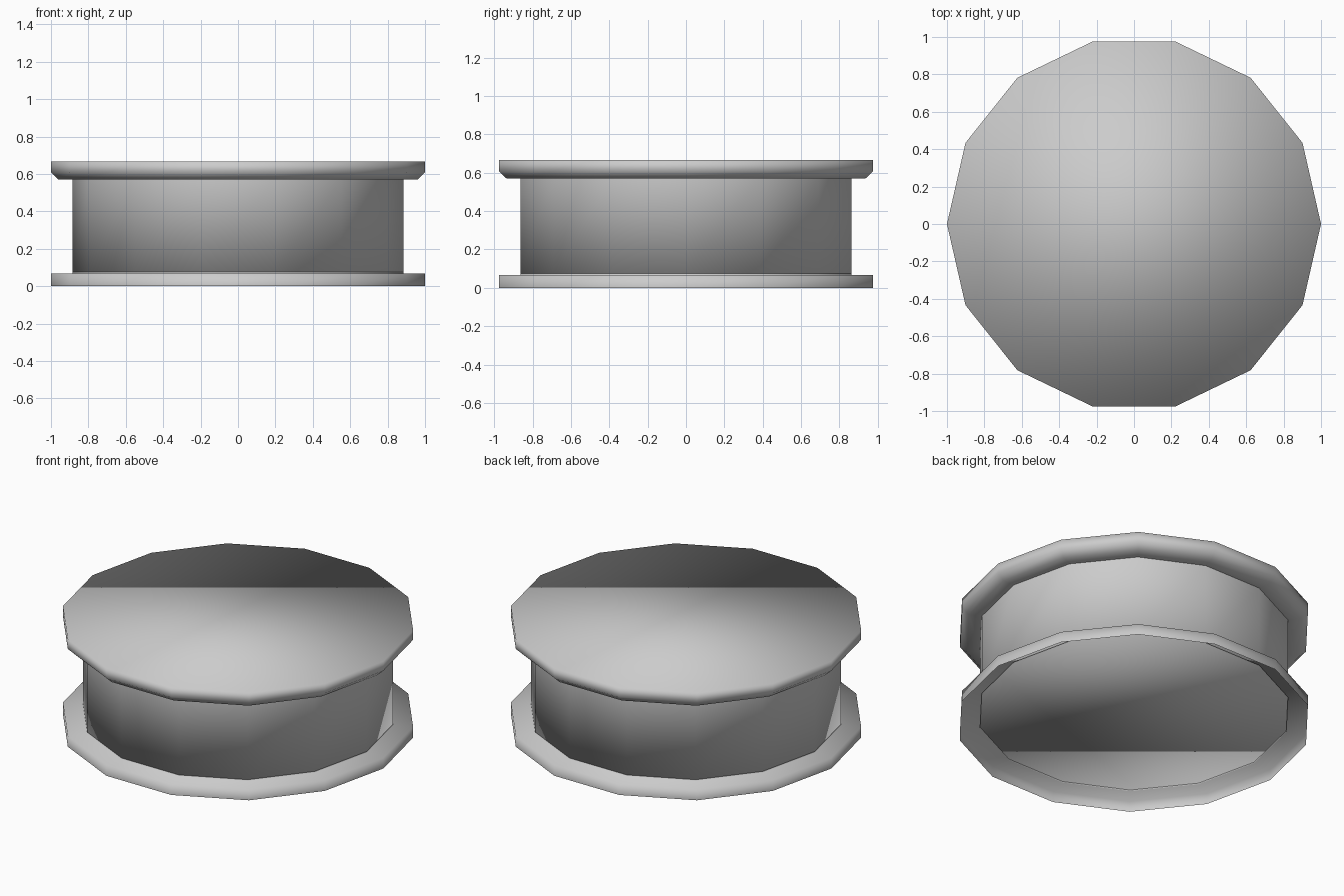
import bpy, bmesh, math

if "Cube" in bpy.data.objects:
    bpy.data.objects.remove(bpy.data.objects["Cube"])

SIDES = 14


def lathe(name, profile, cap_start=False, cap_end=False, flat_angle=None):
    """Spin a (radius, z) profile into a 14-sided shell with optional end caps."""
    bm = bmesh.new()
    rings = [[bm.verts.new((r * math.cos(2 * math.pi * i / SIDES),
                            r * math.sin(2 * math.pi * i / SIDES), z))
              for i in range(SIDES)] for r, z in profile]
    for a, b in zip(rings, rings[1:]):
        for i in range(SIDES):
            j = (i + 1) % SIDES
            bm.faces.new((a[i], a[j], b[j], b[i]))
    if cap_start:
        bm.faces.new(rings[0][::-1])
    if cap_end:
        bm.faces.new(rings[-1])
    for f in bm.faces:
        f.smooth = True
    if flat_angle:
        for e in bm.edges:
            if len(e.link_faces) == 2 and e.calc_face_angle() > flat_angle:
                e.smooth = False
    mesh = bpy.data.meshes.new(name)
    bm.to_mesh(mesh)
    bm.free()
    obj = bpy.data.objects.new(name, mesh)
    bpy.context.collection.objects.link(obj)
    return obj


sharp = math.radians(30)

# Drum with its floor slightly recessed above the skirt of the base
lathe("drum_body", [(0.885, 0.075), (0.885, 0.57)], cap_start=True, flat_angle=sharp)

# Base flange: softly shaded thin skirt, open underneath
lathe("base_flange", [(1.0, 0.0), (1.0, 0.067), (0.885, 0.067), (0.885, 0.075)])

# Solid lid with chamfered lower edge
lathe("lid", [(0.885, 0.57), (0.96, 0.57), (1.0, 0.608), (1.0, 0.667)],
      cap_end=True, flat_angle=sharp)
